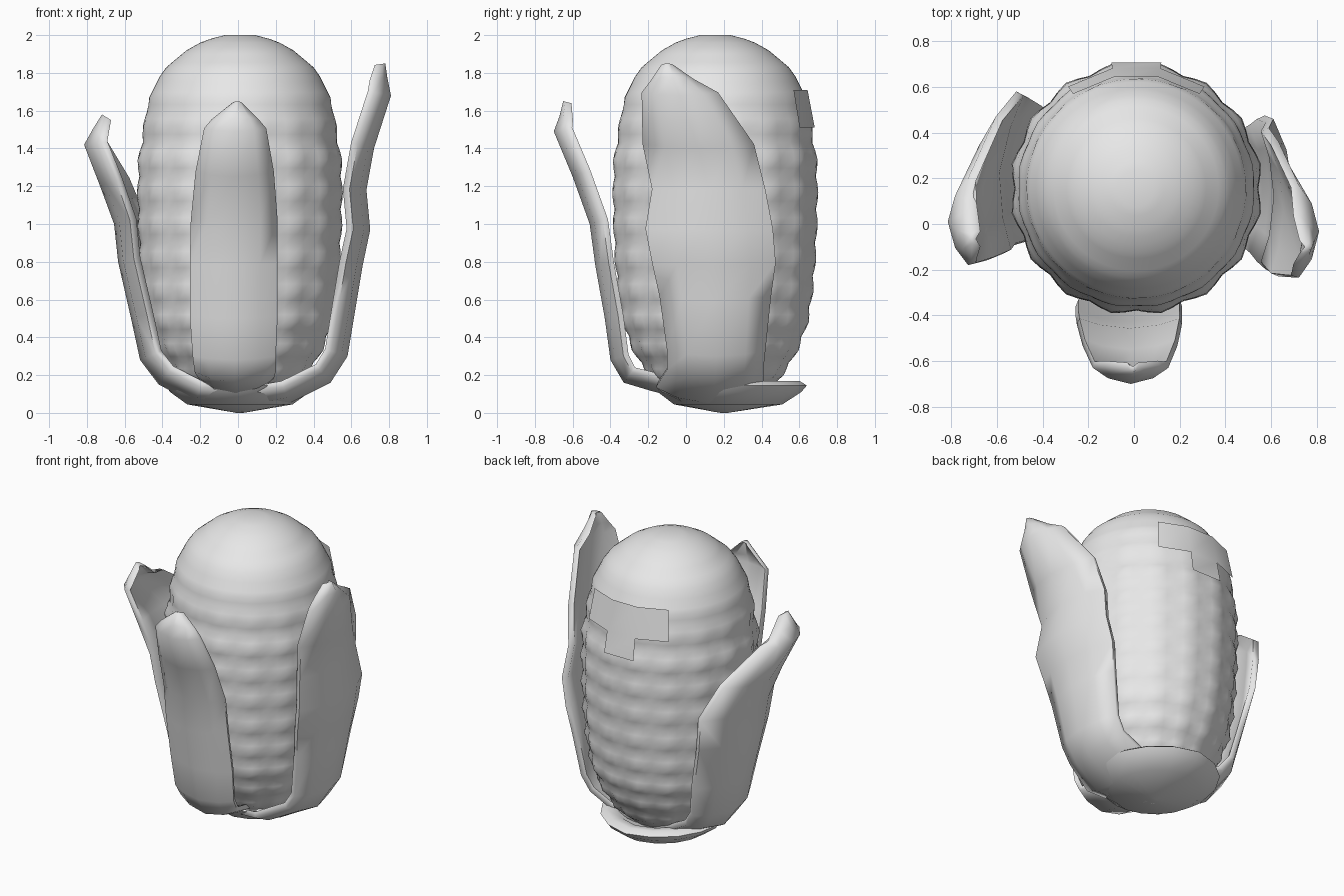
import bpy, bmesh, math
from mathutils import Vector

cube = bpy.data.objects.get("Cube")
if cube:
    bpy.data.objects.remove(cube, do_unlink=True)

grey = bpy.data.materials.new("plain grey")
grey.use_nodes = True
COLOUR = (0.8, 0.8, 0.8, 1)
grey.diffuse_color = COLOUR
grey.node_tree.nodes["Principled BSDF"].inputs["Base Color"].default_value = COLOUR


def finish(name, bm, angle, fix_normals=True):
    """Turn a bmesh into a smooth shaded object."""
    if fix_normals:
        bmesh.ops.recalc_face_normals(bm, faces=bm.faces)
    mesh = bpy.data.meshes.new(name)
    bm.to_mesh(mesh)
    bm.free()
    mesh.materials.append(grey)
    obj = bpy.data.objects.new(name, mesh)
    bpy.context.collection.objects.link(obj)
    bpy.ops.object.select_all(action='DESELECT')
    obj.select_set(True)
    bpy.context.view_layer.objects.active = obj
    bpy.ops.object.shade_smooth_by_angle(angle=math.radians(angle))


def loft(rings):
    """Bridge closed rings of points and cap both ends."""
    bm = bmesh.new()
    loops = [[bm.verts.new(p) for p in ring] for ring in rings]
    n = len(loops[0])
    for a, b in zip(loops, loops[1:]):
        for i in range(n):
            j = (i + 1) % n
            bm.faces.new((a[i], a[j], b[j], b[i]))
    for end in (loops[0], loops[-1]):
        mid = bm.verts.new(sum((v.co for v in end), Vector()) / n)
        for i in range(n):
            bm.faces.new((end[i], end[(i + 1) % n], mid))
    return bm


# Cob: lathe covered in rows and columns of low pillow-shaped kernels
CX, CY, COLUMNS = 0.01, 0.155, 16
STEP = math.tau / COLUMNS
peaks = [(0.1, 0.25), (0.2, 0.37), (0.33, 0.45), (0.48, 0.505), (0.64, 0.53),
         (0.81, 0.545), (0.99, 0.553), (1.165, 0.556), (1.34, 0.552),
         (1.52, 0.52), (1.67, 0.48), (1.78, 0.425), (1.88, 0.33),
         (1.96, 0.21), (2.0, 0.08)]


def on_cob(r, a, z):
    return Vector((CX + r * math.cos(a), CY + r * math.sin(a), z))


def cob_ring(r, z, bump, row_wave):
    ring = []
    for i in range(4 * COLUMNS):
        column_wave = abs(i % 4 - 2) / 2
        dip = bump * max(row_wave, column_wave)
        ring.append(on_cob(r - dip, i * STEP / 4, z))
    return ring


rings = []
for (z, r), (z2, r2) in zip(peaks, peaks[1:]):
    bump = 0.022 if 0.15 < z < 1.45 else 0.008 if z < 1.6 else 0.0
    for f, wave in ((0, 0), (0.25, 0.5), (0.5, 1), (0.75, 0.5)):
        swell = 0.012 * wave if z > 1.7 else 0
        rings.append(cob_ring(r + (r2 - r) * f + swell, z + (z2 - z) * f, bump, wave))
rings.append(cob_ring(peaks[-1][1], peaks[-1][0], 0, 0))
finish("cob", loft(rings), 60)

# Flat patch of plates on the upper back of the cob
bm = bmesh.new()
levels = [(0.498, 1.71), (0.537, 1.51), (0.563, 1.37)]
for level, columns in ((0, (2.5, 3.5, 4.5)), (1, (3.5,))):
    (r1, z1), (r2, z2) = levels[level], levels[level + 1]
    for c in columns:
        a, b = c * STEP, (c + 1) * STEP
        bm.faces.new([bm.verts.new(p) for p in (
            on_cob(r2, a, z2), on_cob(r2, b, z2),
            on_cob(r1, b, z1), on_cob(r1, a, z1))])
bmesh.ops.remove_doubles(bm, verts=bm.verts, dist=0.001)
finish("back_patch", bm, 40, fix_normals=False)

# Shallow cup under the cob: narrow at the front, a lip at the back
rings = []
for r, z in ((0.02, 0), (0.31, 0.045), (0.41, 0.11), (0.44, 0.145),
             (0.4, 0.17), (0.33, 0.16), (0.26, 0.11)):
    ring = []
    for i in range(COLUMNS):
        a = i * STEP
        side = 1 - 0.1 * abs(math.cos(a))
        front = 1 - 0.15 * max(0, -math.sin(a))
        ring.append((0.01 + r * side * front * math.cos(a),
                     0.2 + r * side * front * math.sin(a), z))
    rings.append(ring)
finish("husk_cup", loft(rings), 80)


# Husk leaves: rows of (distance outward, height, side start, side end)
def leaf(name, rows, place, depth):
    rings = []
    ts = [-1, -0.6, 0, 0.6, 1]
    for k, (u, z, v0, v1) in enumerate(rows):
        before, after = rows[max(k - 1, 0)], rows[min(k + 1, len(rows) - 1)]
        along = Vector((after[0] - before[0], after[1] - before[1])).normalized()
        left = len(rows) - 1 - k
        d = depth * (0.45 if left == 0 else 0.75 if left == 1 else 1)
        inward = Vector((-along.y, along.x)) * d
        outer = [(t, 0.72 * t * t) for t in ts]
        inner = [(t * 0.95, 0.55 + 0.45 * t * t) for t in reversed(ts)]
        ring = []
        for t, s in outer + inner:
            v = (v0 + v1) / 2 + t * (v1 - v0) / 2
            ring.append(place(u + inward.x * s, v) + (z + inward.y * s,))
        rings.append(ring)
    finish(name, loft(rings), 85)


leaf("front_leaf", [
    (0.08, 0.09, -0.19, 0.17), (0.18, 0.115, -0.21, 0.19),
    (0.33, 0.16, -0.23, 0.2), (0.4, 0.28, -0.24, 0.2),
    (0.43, 0.5, -0.255, 0.21), (0.48, 0.78, -0.255, 0.21),
    (0.51, 1.0, -0.25, 0.21), (0.6, 1.25, -0.225, 0.19),
    (0.7, 1.49, -0.18, 0.15), (0.67, 1.57, -0.14, 0.11),
    (0.65, 1.65, -0.03, 0.02)],
    lambda u, v: (v, -u), 0.1)

leaf("left_leaf", [
    (0.02, 0.005, -0.1, 0.4), (0.27, 0.05, -0.16, 0.41),
    (0.49, 0.16, -0.1, 0.41), (0.58, 0.3, -0.1, 0.42),
    (0.63, 0.6, -0.14, 0.45), (0.66, 0.78, -0.18, 0.475),
    (0.7, 0.97, -0.215, 0.46), (0.68, 1.18, -0.18, 0.42),
    (0.72, 1.4, -0.23, 0.36), (0.81, 1.68, -0.235, 0.17),
    (0.79, 1.78, -0.18, 0.04), (0.78, 1.85, -0.13, -0.07)],
    lambda u, v: (u, v), 0.125)

# The right leaf's rear edge leans in towards the cob
leaf("right_leaf", [
    (0.02, 0.005, -0.1, 0.42), (0.23, 0.05, -0.14, 0.44),
    (0.42, 0.15, -0.08, 0.46), (0.52, 0.28, -0.07, 0.49),
    (0.57, 0.5, -0.08, 0.53), (0.64, 0.8, -0.1, 0.57),
    (0.66, 1.0, -0.13, 0.58), (0.73, 1.2, -0.16, 0.47),
    (0.815, 1.42, -0.18, 0.2), (0.77, 1.5, -0.16, 0.1),
    (0.72, 1.58, -0.1, -0.03)],
    lambda u, v: (-u + 0.15 * max(0, v - 0.2), v), 0.125)
